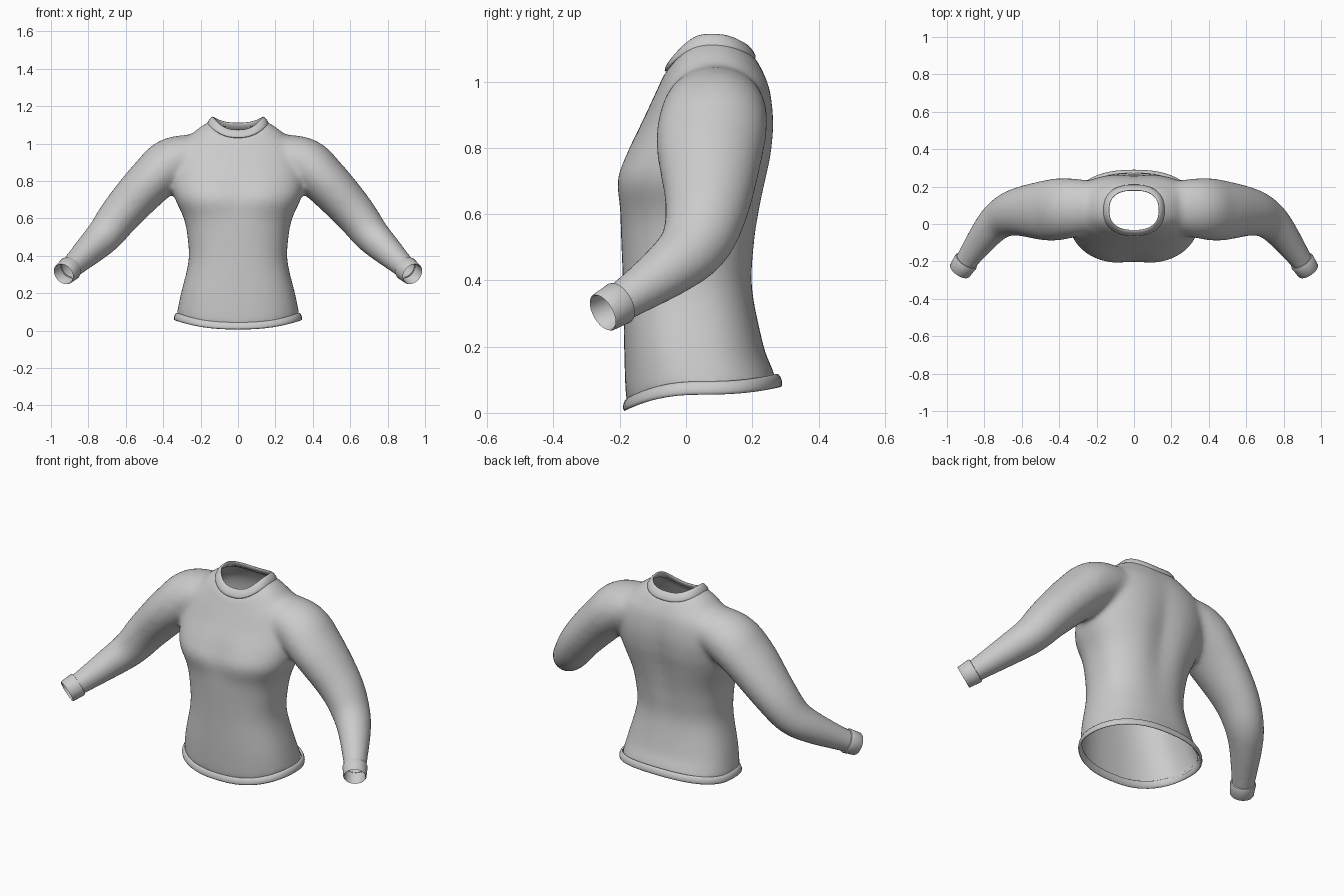
import bpy, bmesh, math
from mathutils import Vector

if "Cube" in bpy.data.objects:
    bpy.data.objects.remove(bpy.data.objects["Cube"], do_unlink=True)

knit = bpy.data.materials.new("light grey knit")
knit.use_nodes = True
GREY = (0.6, 0.6, 0.6, 1)
knit.diffuse_color = GREY
knit.node_tree.nodes["Principled BSDF"].inputs["Base Color"].default_value = GREY
SIDES = 48


def spline(rows, steps):
    """Catmull-Rom interpolation through rows of any width."""
    out = []
    for i in range(len(rows) - 1):
        a, b, c, d = (rows[max(0, min(len(rows) - 1, i + k))] for k in (-1, 0, 1, 2))
        for s in range(steps):
            t = s / steps
            out.append([0.5 * (2 * q + (r - p) * t + (2 * p - 5 * q + 4 * r - w) * t * t
                               + (3 * q - p - 3 * r + w) * t ** 3)
                        for p, q, r, w in zip(a, b, c, d)])
    return out + [list(rows[-1])]


def loft(bm, rings, caps=False, closed=False):
    loops = [[bm.verts.new(p) for p in ring] for ring in rings]
    pairs = list(zip(loops, loops[1:]))
    if closed:
        pairs.append((loops[-1], loops[0]))
    for lo, hi in pairs:
        for i in range(len(lo)):
            j = (i + 1) % len(lo)
            bm.faces.new((lo[i], lo[j], hi[j], hi[i]))
    if caps:
        for loop in (loops[0], loops[-1]):
            mid = bm.verts.new(sum((v.co for v in loop), Vector()) / len(loop))
            for i in range(len(loop)):
                bm.faces.new((loop[i], loop[(i + 1) % len(loop)], mid))
    bmesh.ops.recalc_face_normals(bm, faces=bm.faces)


def finish(bm, name, angle=50):
    mesh = bpy.data.meshes.new(name)
    bm.to_mesh(mesh)
    bm.free()
    mesh.materials.append(knit)
    ob = bpy.data.objects.new(name, mesh)
    bpy.context.collection.objects.link(ob)
    bpy.ops.object.select_all(action='DESELECT')
    ob.select_set(True)
    bpy.context.view_layer.objects.active = ob
    bpy.ops.object.shade_smooth_by_angle(angle=math.radians(angle))
    return ob


def torso_ring(row, n=2.4):
    """Row: front, side and back heights, half width, front y, back y."""
    zf, zs, zb, hw, yf, yb = row
    pts = []
    for i in range(SIDES):
        a = 2 * math.pi * i / SIDES
        c, s = math.cos(a), math.sin(a)
        x = hw * math.copysign(abs(c) ** (2 / n), c)
        y = (yf + yb) / 2 + (yb - yf) / 2 * math.copysign(abs(s) ** (2 / n), s)
        z = zs + ((zb if s > 0 else zf) - zs) * s * s
        # shallow grooves along the spine and between the chest halves
        if s > 0:
            y -= 0.022 * math.exp(-(x / 0.07) ** 2 - ((z - 0.7) / 0.25) ** 2)
        else:
            y += 0.018 * math.exp(-(x / 0.09) ** 2 - ((z - 0.72) / 0.1) ** 2)
        pts.append(Vector((x, y, z)))
    return pts


def sleeve_rings(rows, side):
    """Row: centre x, y, z, radius along y, radius across."""
    pos = [Vector(r[:3]) for r in rows]
    rings = []
    for i, r in enumerate(rows):
        t = (pos[min(i + 1, len(pos) - 1)] - pos[max(i - 1, 0)]).normalized()
        u = Vector((0, 1, 0))
        u = (u - t * u.dot(t)).normalized()
        v = t.cross(u)
        ring = []
        for k in range(SIDES):
            a = 2 * math.pi * k / SIDES
            p = pos[i] + u * r[3] * math.cos(a) + v * r[4] * math.sin(a)
            ring.append(Vector((p.x * side, p.y, p.z)))
        rings.append(ring)
    return rings


HEM = (0.02, 0.07, 0.09, 0.33, -0.178, 0.278)
NECK = (1.04, 1.12, 1.085, 0.15, -0.052, 0.198)
TORSO = [HEM, (0.07, 0.12, 0.14, 0.322, -0.183, 0.258)]
for z, hw, yf, yb in ((0.2, 0.305, -0.187, 0.235), (0.37, 0.265, -0.19, 0.203),
                      (0.5, 0.27, -0.195, 0.212), (0.6, 0.29, -0.202, 0.228),
                      (0.7, 0.335, -0.218, 0.248), (0.78, 0.355, -0.188, 0.264),
                      (0.88, 0.36, -0.133, 0.27)):
    TORSO.append((z, z, z, hw, yf, yb))
TORSO += [(0.97, 0.98, 0.98, 0.33, -0.09, 0.256), (1.0, 1.05, 1.04, 0.25, -0.076, 0.23),
          (1.02, 1.09, 1.07, 0.2, -0.068, 0.212), NECK]
SLEEVE = [(0.15, 0.09, 0.95, 0.13, 0.1), (0.34, 0.085, 0.9, 0.16, 0.137),
          (0.46, 0.073, 0.805, 0.163, 0.128), (0.617, 0.065, 0.635, 0.13, 0.112),
          (0.71, 0.03, 0.515, 0.108, 0.098), (0.79, -0.05, 0.435, 0.088, 0.083),
          (0.895, -0.195, 0.335, 0.062, 0.06), (0.925, -0.24, 0.309, 0.06, 0.058)]

# Garment volume: torso and both sleeves fused into one skin
bm = bmesh.new()
loft(bm, [torso_ring(r) for r in spline(TORSO, 5)], caps=True)
for side in (1, -1):
    loft(bm, sleeve_rings(spline(SLEEVE, 6), side), caps=True)
draft = finish(bm, "garment_draft")
remesh = draft.modifiers.new("fuse", 'REMESH')
remesh.mode = 'VOXEL'
remesh.voxel_size = 0.012
bpy.context.view_layer.update()
fused = draft.evaluated_get(bpy.context.evaluated_depsgraph_get()).to_mesh()
bm = bmesh.new()
bm.from_mesh(fused)
bpy.data.objects.remove(draft, do_unlink=True)
for _ in range(10):
    bmesh.ops.smooth_vert(bm, verts=bm.verts, factor=0.5,
                          use_axis_x=True, use_axis_y=True, use_axis_z=True)

# Open the sleeve ends, the hem and the neck
wrist, tip = Vector(SLEEVE[-2][:3]), Vector(SLEEVE[-1][:3])
for side in (1, -1):
    flip = Vector((side, 1, 1))
    end = [f for f in bm.faces if f.calc_center_median().x * side > 0.8]
    geom = end + list({e for f in end for e in f.edges}) + list({v for f in end for v in f.verts})
    bmesh.ops.bisect_plane(bm, geom=geom, plane_co=wrist.lerp(tip, 0.3) * flip,
                           plane_no=(tip - wrist) * flip, clear_outer=True)
bm.normal_update()
openings = []
for f in bm.faces:
    c = f.calc_center_median()
    in_neck = (c.x / 0.145) ** 2 + ((c.y - 0.073) / 0.12) ** 2 < 1 and c.z > 0.98
    in_hem = abs(c.x) < 0.4 and c.z < 0.13 and f.normal.z < -0.5
    if in_neck or in_hem:
        openings.append(f)
bmesh.ops.delete(bm, geom=openings, context='FACES')
finish(bm, "sweater_body", 80)


def band(name, row, width, height, lean):
    """Rounded trim swept around a torso ring, leaning outwards at its foot."""
    path = torso_ring(row)
    mid = Vector((0, (row[4] + row[5]) / 2, 0))
    rings = []
    for i, p in enumerate(path):
        t = path[(i + 1) % SIDES] - path[i - 1]
        out = Vector((t.y, -t.x, 0)).normalized()
        ring = []
        for k in range(12):
            a = 2 * math.pi * k / 12
            w, h = width * math.cos(a), height * math.sin(a)
            ring.append(p + out * (w - h * lean) + Vector((0, 0, h)))
        rings.append(ring)
    bm = bmesh.new()
    loft(bm, rings, closed=True)
    finish(bm, name, 80)


band("hem_band", (0.026, 0.075, 0.098, 0.332, -0.18, 0.28), 0.009, 0.02, 0.25)
band("collar_band", (1.052, 1.122, 1.09, 0.148, -0.048, 0.196), 0.01, 0.022, 0.6)

# Cuffs: a raised lip, a straight wall and a folded inner lining
axis = (tip - wrist).normalized()
for side, label in ((1, "left"), (-1, "right")):
    rows = []
    for along, r in ((0, 0.056), (0.002, 0.064), (0.01, 0.067), (0.04, 0.064),
                     (0.07, 0.062), (0.075, 0.059), (0.07, 0.055), (0.01, 0.054)):
        rows.append((*(wrist + axis * along), r, r))
    bm = bmesh.new()
    rings = []
    for row in rows:
        stub = (*(Vector(row[:3]) + axis * 0.01), row[3], row[4])
        rings.append(sleeve_rings([row, stub], side)[0])
    loft(bm, rings)
    finish(bm, label + "_cuff", 40)
